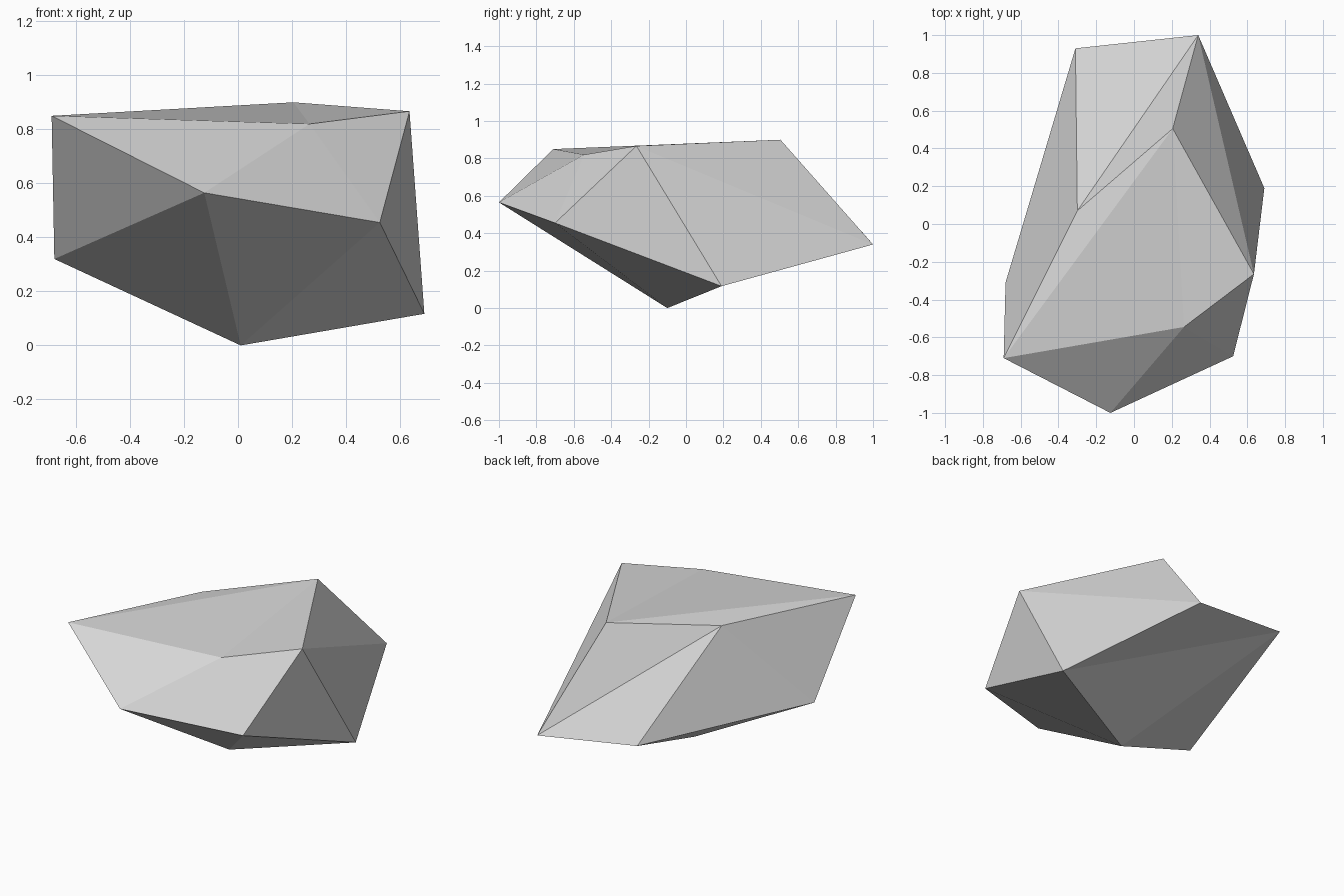
import bpy
import bmesh

cube = bpy.data.objects.get("Cube")
if cube:
    bpy.data.objects.remove(cube, do_unlink=True)

# Plain stone colour
stone = bpy.data.materials.new("stone_grey")
stone.use_nodes = True
colour = (0.67, 0.67, 0.67, 1)
stone.diffuse_color = colour
bsdf = stone.node_tree.nodes["Principled BSDF"]
bsdf.inputs["Base Color"].default_value = colour
bsdf.inputs["Roughness"].default_value = 0.9

# Corners of the boulder, each known by a letter
corners = {
    # upper rim
    "A": (-0.69, -0.71, 0.85), "H": (0.265, -0.545, 0.82),
    "G": (0.635, -0.265, 0.867), "I": (0.205, 0.505, 0.90),
    "L": (-0.30, 0.07, 0.85),
    # middle
    "C": (-0.125, -1.0, 0.565), "D": (0.525, -0.70, 0.455),
    "J": (0.34, 1.0, 0.34), "K": (-0.31, 0.93, 0.42),
    # underside
    "B": (-0.68, -0.31, 0.32), "E": (0.69, 0.19, 0.117),
    "F": (0.01, -0.10, 0.0),
}

# Flat facets, each spelled by its corners
facets = {
    "top": "ALI AIH IGH",
    "back": "LKJ LJI",
    "left_side": "IJG JGE GED",
    "front": "AHC CHD HGD",
    "right_side": "ABC ABL BKL",
    "underside": "DEF DFC CFB KFB EFK EKJ",
}

bm = bmesh.new()
verts = {letter: bm.verts.new(place) for letter, place in corners.items()}
for group in facets.values():
    for facet in group.split():
        bm.faces.new([verts[letter] for letter in facet])
bmesh.ops.recalc_face_normals(bm, faces=bm.faces)
for face in bm.faces:
    face.smooth = False

mesh = bpy.data.meshes.new("boulder")
bm.to_mesh(mesh)
bm.free()
mesh.materials.append(stone)
boulder = bpy.data.objects.new("boulder", mesh)
bpy.context.collection.objects.link(boulder)
